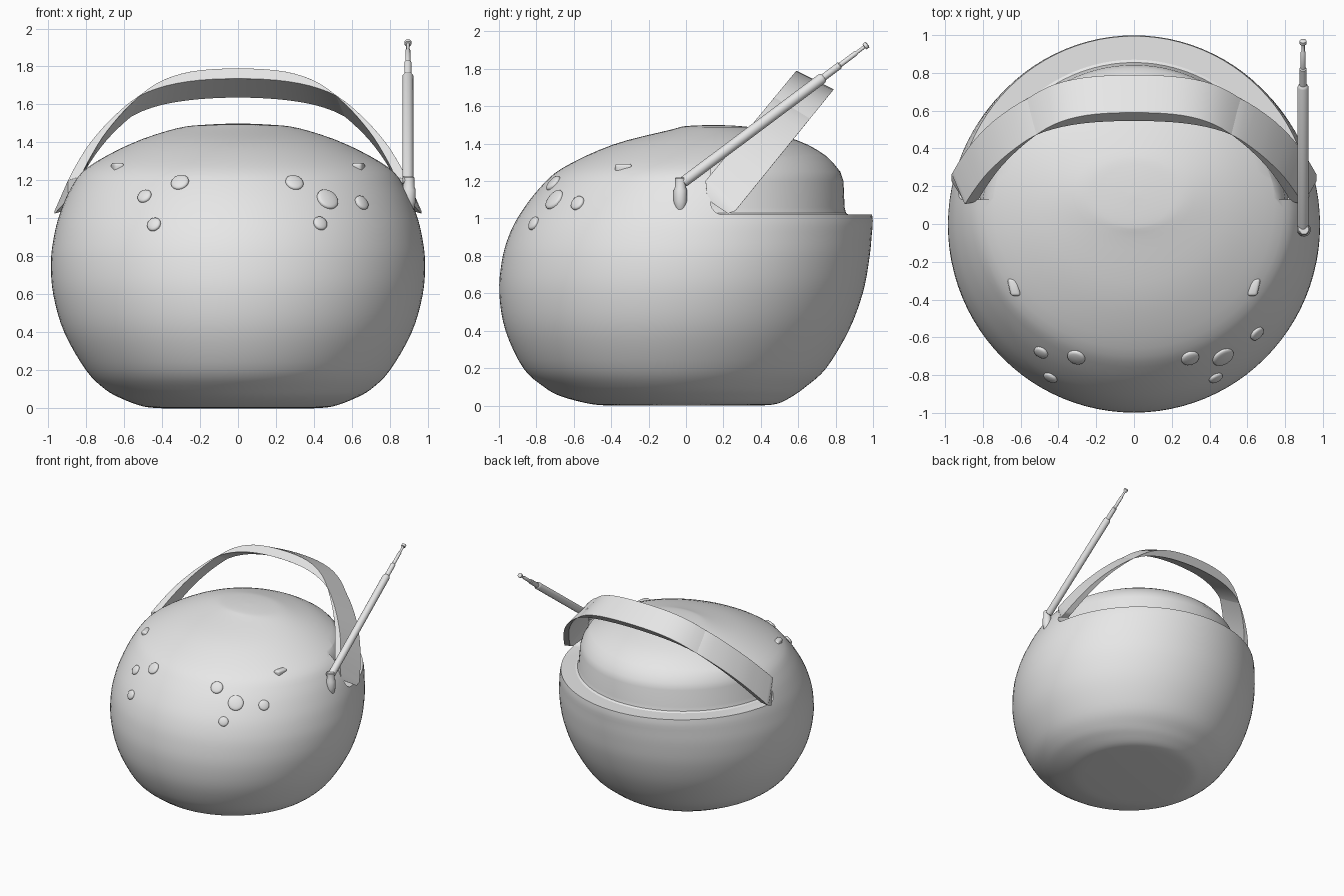
import bpy, bmesh, math
from mathutils import Vector
from mathutils.bvhtree import BVHTree

if "Cube" in bpy.data.objects:
    bpy.data.objects.remove(bpy.data.objects["Cube"])

grey = bpy.data.materials.new("light grey")
grey.diffuse_color = (0.8, 0.8, 0.8, 1)
grey.use_nodes = True
grey.node_tree.nodes["Principled BSDF"].inputs["Base Color"].default_value = grey.diffuse_color

def finish(bm, name, angle=40):
    bmesh.ops.recalc_face_normals(bm, faces=bm.faces[:])
    me = bpy.data.meshes.new(name)
    bm.to_mesh(me)
    bm.free()
    ob = bpy.data.objects.new(name, me)
    bpy.context.collection.objects.link(ob)
    me.materials.append(grey)
    smooth(ob, angle)
    return ob

def select(ob):
    bpy.ops.object.select_all(action='DESELECT')
    ob.select_set(True)
    bpy.context.view_layer.objects.active = ob

def smooth(ob, angle=40):
    select(ob)
    bpy.ops.object.shade_smooth_by_angle(angle=math.radians(angle))

def modify(ob, kind, **settings):
    select(ob)
    m = ob.modifiers.new("mod", kind)
    for k, v in settings.items():
        setattr(m, k, v)
    bpy.ops.object.modifier_apply(modifier=m.name)

def spline(rows, steps):
    # Catmull-Rom through rows of numbers
    out = []
    for i in range(len(rows) - 1):
        p = [rows[max(0, min(len(rows) - 1, i + k))] for k in (-1, 0, 1, 2)]
        for s in range(steps):
            t = s / steps
            out.append([0.5 * (2*b + (c-a)*t + (2*a-5*b+4*c-d)*t*t + (3*b-a-3*c+d)*t**3)
                        for a, b, c, d in zip(*p)])
    return out + [list(rows[-1])]

def loft(rings, name, angle=40):
    bm = bmesh.new()
    vs = [[bm.verts.new(p) for p in r] for r in rings]
    n = len(vs[0])
    for a, b in zip(vs, vs[1:]):
        for i in range(n):
            bm.faces.new((a[i], a[(i+1) % n], b[(i+1) % n], b[i]))
    bm.faces.new(vs[0])
    bm.faces.new(vs[-1])
    return finish(bm, name, angle)

def oval_rings(rows, n=96):
    # each row: z, half width, front y, back y
    return [[(w*math.cos(2*math.pi*i/n), (f+b)/2 + (b-f)/2*math.sin(2*math.pi*i/n), z)
             for i in range(n)] for z, w, f, b in rows]

# body shell: egg with a flat bottom
profile = [(0, .40, -.42, .40), (.01, .50, -.52, .49), (.05, .61, -.67, .57), (.1, .70, -.76, .64),
           (.2, .80, -.87, .75), (.4, .915, -.965, .87), (.6, .973, -.998, .945),
           (.77, .985, -.985, .978), (.9, .97, -.95, .992), (1.02, .94, -.89, .995),
           (1.16, .88, -.785, .94), (1.27, .79, -.66, .83), (1.395, .56, -.39, .65),
           (1.475, .32, -.08, .40), (1.494, .16, .0, .29), (1.5, .01, .14, .16)]
body = loft(oval_rings(spline(profile, 4)), "body")

# ledge cut behind the handle, leaving the rear dome standing
bm = bmesh.new()
bmesh.ops.create_cube(bm, size=1)
for v in bm.verts:
    v.co = (v.co.x * 3, 0.13 + (v.co.y + .5) * 1.5, 1.02 + (v.co.z + .5))
edge = [e for e in bm.edges if all(v.co.y < .2 and v.co.z < 1.1 for v in e.verts)]
bmesh.ops.bevel(bm, geom=edge, offset=.07, segments=6, profile=.5, affect='EDGES')
cutter = finish(bm, "ledge_cutter")
plug_rows = [(.9, .85, -.87, .87), (1.02, .85, -.87, .87), (1.03, .835, -.855, .855),
             (1.06, .825, -.848, .848), (1.2, .81, -.84, .842), (1.25, .795, -.83, .825),
             (1.30, .765, -.79, .785), (1.36, .71, -.73, .725), (1.44, .64, -.66, .65), (1.7, .63, -.65, .64)]
plug = loft(oval_rings(plug_rows), "dome_cutter")
modify(cutter, 'BOOLEAN', object=plug, operation='DIFFERENCE', solver='EXACT')
modify(body, 'BOOLEAN', object=cutter, operation='DIFFERENCE', solver='EXACT')
for o in (cutter, plug):
    bpy.data.objects.remove(o)
smooth(body, 35)

# carrying handle: tilted arch band; rows are front x, front t, back x, back t
half = [(.83, 0, .90, 0), (.77, .2, .84, .2), (.69, .42, .75, .44), (.57, .66, .63, .66),
        (.43, .86, .46, .87), (.25, .97, .27, .97), (0, 1, 0, 1)]
arch = half + [(-a, b, -c, d) for a, b, c, d in half[-2::-1]]
arch = spline(arch, 4)
def front(x, u): return Vector((x, .12 + .47*u, 1.22 + .57*u))
def back(x, u): return Vector((x, .28 + .51*u, 1.06 + .63*u))
rings = []
for i, (fx, ft, bx, bt) in enumerate(arch):
    p, q = arch[max(i-1, 0)], arch[min(i+1, len(arch)-1)]
    dx, du = q[0] - p[0], (q[1] - p[1]) * .76
    k = .07 / math.hypot(dx, du)
    off = Vector((du * k, .636 * dx * k, .771 * dx * k))
    if off.z > 0:
        off = -off
    f, b = front(fx, ft), back(bx, bt)
    rings.append([f, b, b + off, f + off])
def end_ring(ring, df, db):
    a, b, c, d = ring
    return [a + df, b + db, c + db, d + df]
low = (Vector((0, .01, -.10)), Vector((0, -.04, -.015)))
rings = [end_ring(rings[0], *low)] + rings + [end_ring(rings[-1], *low)]
handle = loft(rings, "handle", 35)
modify(handle, 'BEVEL', width=.016, segments=3, limit_method='ANGLE', angle_limit=math.radians(45))
smooth(handle, 50)

def turned(name, start, axis, rows, n=24):
    # turned part: rows are (distance along axis, radius)
    rot = Vector((0, 0, 1)).rotation_difference(Vector(axis).normalized())
    return loft([[Vector(start) + rot @ Vector((r*math.cos(2*math.pi*i/n), r*math.sin(2*math.pi*i/n), d))
                  for i in range(n)] for d, r in rows], name)

# antenna socket, hinge and telescopic rod
turned("antenna_socket", (.9, -.03, 1.03), (0, 0, 1),
       [(0, .012), (.02, .027), (.06, .036), (.12, .036), (.135, .03), (.185, .029), (.19, .024)])
turned("antenna_hinge", (.865, -.03, 1.2), (1, 0, 0), [(0, .015), (.005, .02), (.055, .02), (.06, .015)], 16)
turned("antenna_rod", (.895, -.02, 1.19), (0, .97, .725),
       [(0, .02), (.01, .029), (.93, .029), (.94, .024), (.945, .019), (1.05, .019), (1.055, .013),
        (1.16, .013), (1.165, .009), (1.215, .009), (1.217, .018), (1.235, .018), (1.238, .012)])

# round buttons pressed onto the front surface
deps = bpy.context.evaluated_depsgraph_get()
tree = BVHTree.FromObject(body, deps)
buttons = [(.29, -.69, 1.17, .048), (.46, -.685, 1.085, .06), (.63, -.56, 1.065, .041), (.42, -.79, .96, .038),
           (-.30, -.69, 1.175, .048), (-.48, -.66, 1.10, .039), (-.43, -.79, .955, .038)]
for i, (x, y, z, r) in enumerate(buttons):
    loc, nor, _, _ = tree.find_nearest(Vector((x, y, z)))
    turned(f"button_{i+1}", loc - nor * .01, nor,
           [(0, r), (.016, r), (.021, r*.93), (.025, r*.75), (.028, r*.4), (.029, r*.05)])

# small side pegs, mirrored
for side, tag in ((-1, "left"), (1, "right")):
    bm = bmesh.new()
    bmesh.ops.create_cube(bm, size=1)
    for v in bm.verts:
        c = v.co
        taper = .8 if c.z < 0 else 1
        v.co = (side*.635 + c.x*.056*taper + side*c.y*.02, -.335 + c.y*.095*taper, 1.255 + c.z*.075)
    bmesh.ops.bevel(bm, geom=bm.edges[:], offset=.016, segments=3, profile=.5, affect='EDGES')
    finish(bm, f"{tag}_peg", 50)
